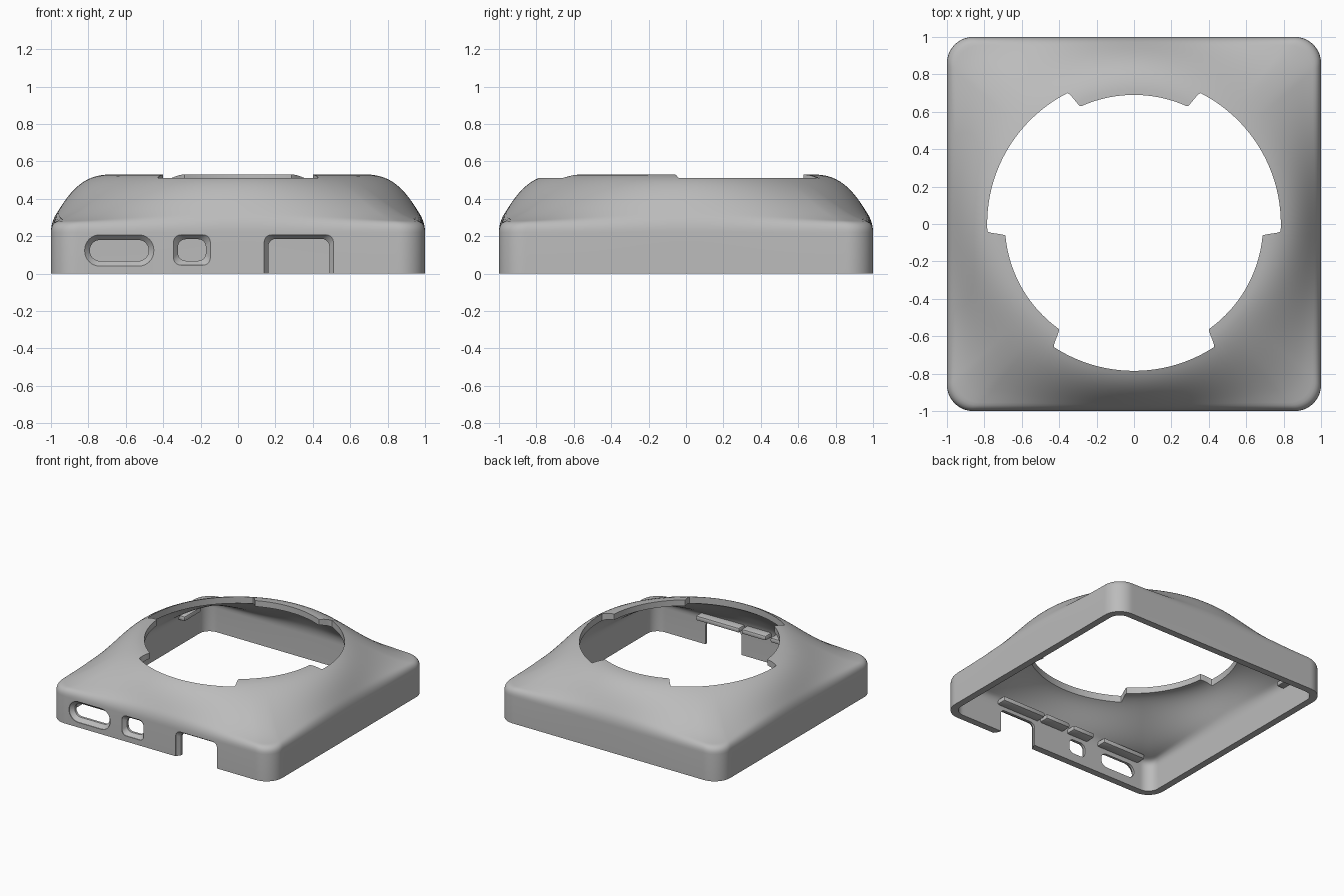
import bpy, bmesh, math

cube = bpy.data.objects.get("Cube")
if cube:
    bpy.data.objects.remove(cube, do_unlink=True)

grey = bpy.data.materials.new("satin_grey")
grey.use_nodes = True
GREY = (0.5, 0.5, 0.5, 1)
grey.diffuse_color = GREY
grey.node_tree.nodes["Principled BSDF"].inputs["Base Color"].default_value = GREY

COLUMNS = 720
LIP_R, HOLE_R = 0.69, 0.785


def make_object(name, bm):
    bmesh.ops.recalc_face_normals(bm, faces=bm.faces[:])
    mesh = bpy.data.meshes.new(name)
    bm.to_mesh(mesh)
    bm.free()
    mesh.materials.append(grey)
    ob = bpy.data.objects.new(name, mesh)
    bpy.context.collection.objects.link(ob)
    return ob


def activate(ob):
    bpy.ops.object.select_all(action='DESELECT')
    ob.select_set(True)
    bpy.context.view_layer.objects.active = ob


def square_radius(a, half, corner):
    """Distance from the centre to a rounded square along angle a."""
    u, v = abs(math.cos(a)), abs(math.sin(a))
    c = half - corner
    if min(u, v) / max(u, v) * half <= c:
        return half / max(u, v)
    b = c * (u + v)
    return b + math.sqrt(b * b - 2 * c * c + corner * corner)


def ramp(x, lo, hi):
    t = min(max((x - lo) / (hi - lo), 0), 1)
    return t * t * (3 - 2 * t)


def hole_radius(a):
    """Opening with three shallow lips, symmetric about the y axis."""
    phi = math.degrees(math.acos(max(-1, min(1, math.sin(a)))))
    k = ramp(phi, 24.3, 27) - ramp(phi, 92.8, 95.2) + ramp(phi, 144.5, 147)
    return LIP_R + (HOLE_R - LIP_R) * k


def bezier(pts, t):
    w = ((1 - t) ** 3, 3 * t * (1 - t) ** 2, 3 * t * t * (1 - t), t ** 3)
    return tuple(sum(k * p[i] for k, p in zip(w, pts)) for i in (0, 1))


def skin_profile(a, half, corner, shoulder, top, bulge):
    """Radius and height pairs from the base up the wall to the opening."""
    s = square_radius(a, half, corner)
    k = min(1, (s / half - 1) / 0.36)
    d = s - bulge
    ctrl = [(s, shoulder),
            (s - 0.5 * d, shoulder + 0.1 - 0.09 * k),
            (bulge, top), (LIP_R, top)]
    # trim the curve where it meets the opening
    rim, lo, hi = hole_radius(a), 0.0, 1.0
    for _ in range(30):
        mid = (lo + hi) / 2
        if bezier(ctrl, mid)[0] > rim:
            lo = mid
        else:
            hi = mid
    start = 0.14 - 0.06 * k
    first = bezier(ctrl, start)
    pts = [(s, 0)]
    # rounded shoulder between the wall and the dome
    for i in range(7):
        t = i / 6
        p0, p1 = (s, shoulder - 0.055), (s, shoulder)
        pts.append(tuple((1 - t) ** 2 * p0[j] + 2 * t * (1 - t) * p1[j]
                         + t * t * first[j] for j in (0, 1)))
    for i in range(1, 15):
        pts.append(bezier(ctrl, start + (hi - start) * i / 14))
    return pts


# Hollow housing: outer and inner skins joined at the base and the opening
bm = bmesh.new()
rings = []
for n in range(COLUMNS):
    a = 2 * math.pi * n / COLUMNS
    outer = skin_profile(a, 1.0, 0.14, 0.275, 0.53, 0.865)
    inner = skin_profile(a, 0.945, 0.09, 0.25, 0.482, 0.83)
    rings.append([bm.verts.new((r * math.cos(a), r * math.sin(a), z))
                  for r, z in outer + inner[::-1]])
count = len(rings[0])
for n in range(COLUMNS):
    p, q = rings[n], rings[(n + 1) % COLUMNS]
    for i in range(count):
        j = (i + 1) % count
        bm.faces.new((p[i], q[i], q[j], p[j]))
housing = make_object("housing", bm)


def port_cutter(name, x0, x1, z0, z1, corner, inset, lift):
    """Rounded rectangle cutter, flared at the outer wall face."""
    bm = bmesh.new()
    sections = []
    for y, d in ((-1.05, 0), (-0.995, 0), (-0.965, 1), (-0.85, 1)):
        l, r = x0 + d * inset, x1 - d * inset
        b, t = z0 + d * (inset - lift), z1 - d * (inset + lift)
        rad = min(corner, (r - l) / 2 - 0.002, (t - b) / 2 - 0.002)
        ring = []
        for q, (cx, cz) in enumerate(((r - rad, t - rad), (l + rad, t - rad),
                                      (l + rad, b + rad), (r - rad, b + rad))):
            for i in range(9):
                a = (q + i / 8) * math.pi / 2
                ring.append(bm.verts.new((cx + rad * math.cos(a), y,
                                          cz + rad * math.sin(a))))
        sections.append(ring)
    for p, q in zip(sections, sections[1:]):
        for i in range(len(p)):
            j = (i + 1) % len(p)
            bm.faces.new((p[i], p[j], q[j], q[i]))
    bm.faces.new(sections[0])
    bm.faces.new(sections[-1])
    ob = make_object(name, bm)
    ob.hide_render = True
    return ob


# Openings in the front wall
cutters = [
    port_cutter("slot_cutter", -0.82, -0.45, 0.04, 0.208, 0.085, 0.028, 0.0),
    port_cutter("button_cutter", -0.345, -0.148, 0.045, 0.208, 0.04, 0.024, 0.0),
    port_cutter("notch_cutter", 0.14, 0.51, -0.15, 0.208, 0.04, 0.022, 0.0),
]
activate(housing)
for c in cutters:
    mod = housing.modifiers.new(c.name, 'BOOLEAN')
    mod.operation = 'DIFFERENCE'
    mod.solver = 'EXACT'
    mod.object = c
    bpy.ops.object.modifier_apply(modifier=mod.name)
    bpy.data.objects.remove(c, do_unlink=True)
bpy.ops.object.shade_smooth_by_angle(angle=math.radians(32))


# Small ledges on the inner walls
def ledge(name, center, size):
    bm = bmesh.new()
    bmesh.ops.create_cube(bm, size=1)
    for v in bm.verts:
        v.co = [c + k * s for c, k, s in zip(center, v.co, size)]
    bmesh.ops.bevel(bm, geom=bm.edges[:], offset=0.012, segments=2,
                    profile=0.5, affect='EDGES')
    ob = make_object(name, bm)
    activate(ob)
    bpy.ops.object.shade_smooth_by_angle(angle=math.radians(30))


for name, x0, x1 in (("notch_ledge", 0.13, 0.52), ("middle_ledge", -0.11, 0.11),
                     ("button_ledge", -0.345, -0.15), ("slot_ledge", -0.83, -0.44)):
    ledge(name, ((x0 + x1) / 2, -0.92, 0.235), (x1 - x0, 0.11, 0.04))
ledge("side_ledge", (-0.93, 0.69, 0.235), (0.09, 0.22, 0.04))
